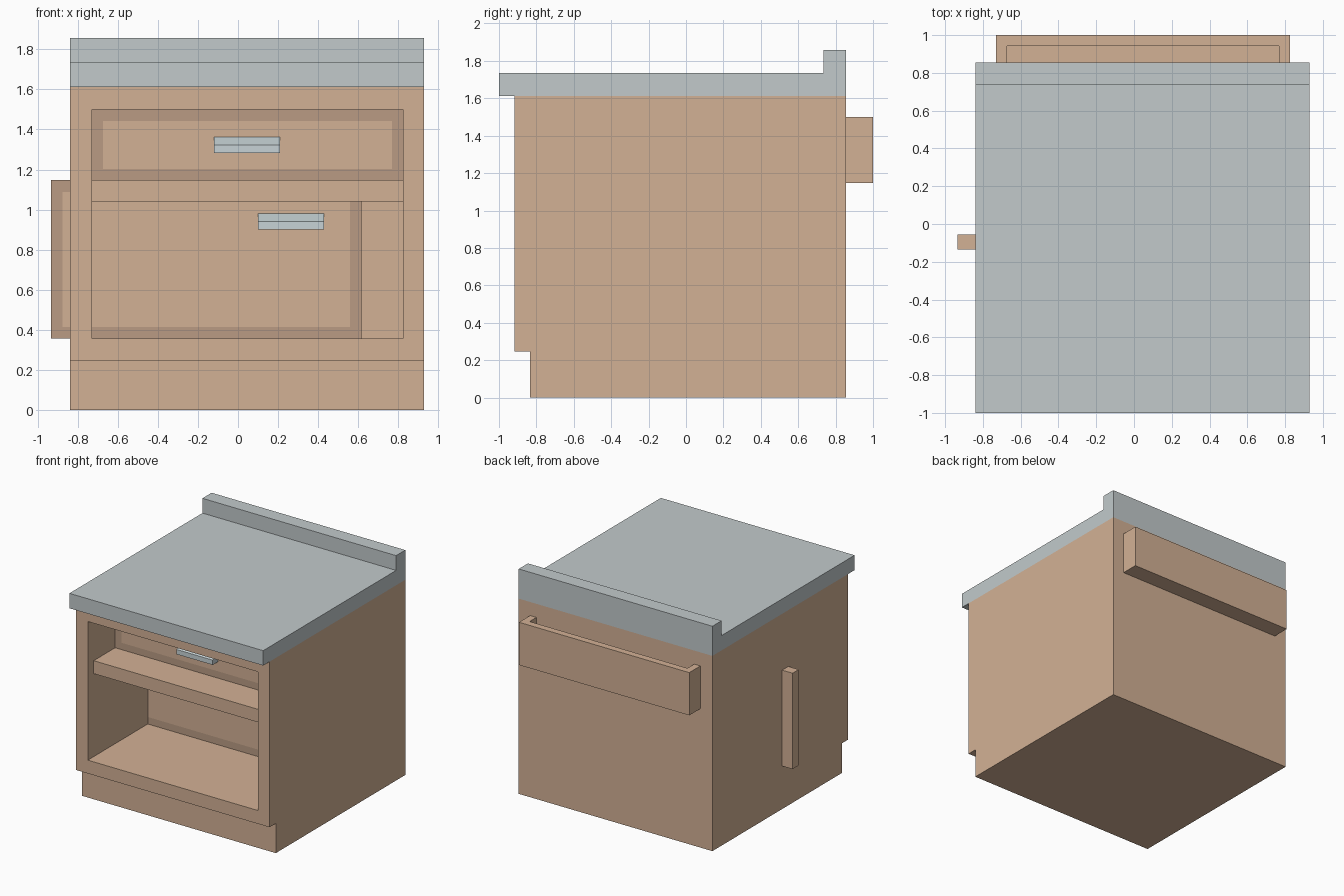
import bpy
import bmesh
from mathutils import Vector

if "Cube" in bpy.data.objects:
    bpy.data.objects.remove(bpy.data.objects["Cube"])


def material(name, rgb):
    m = bpy.data.materials.new(name)
    m.diffuse_color = (*rgb, 1)
    m.use_nodes = True
    m.node_tree.nodes["Principled BSDF"].inputs["Base Color"].default_value = m.diffuse_color
    return m


WOOD = material("wood", (0.65, 0.44, 0.30))
DARK_WOOD = material("dark_wood", (0.49, 0.33, 0.23))
STONE = material("stone", (0.54, 0.59, 0.60))
METAL = material("metal", (0.57, 0.65, 0.67))


def finish(name, bm, *mats):
    bmesh.ops.recalc_face_normals(bm, faces=bm.faces)
    me = bpy.data.meshes.new(name)
    bm.to_mesh(me)
    bm.free()
    for m in mats:
        me.materials.append(m)
    ob = bpy.data.objects.new(name, me)
    bpy.context.collection.objects.link(ob)
    return ob


def box_mesh(lo, hi):
    bm = bmesh.new()
    bmesh.ops.create_cube(bm, size=1)
    lo, hi = Vector(lo), Vector(hi)
    for v in bm.verts:
        v.co = (lo + hi) / 2 + v.co * (hi - lo)
    bm.normal_update()
    return bm


def facing(bm, direction):
    return max(bm.faces, key=lambda f: f.normal.dot(Vector(direction)))


def extrude_x(name, profile, x0, x1, mat):
    """Extrude a (y, z) side profile along x."""
    bm = bmesh.new()
    face = bm.faces.new([bm.verts.new((x0, y, z)) for y, z in profile])
    geom = bmesh.ops.extrude_face_region(bm, geom=[face])["geom"]
    for v in geom:
        if isinstance(v, bmesh.types.BMVert):
            v.co.x = x1
    return finish(name, bm, mat)


def framed_front(bm, border):
    """Inset the front face: dark border around a flush light panel."""
    front = facing(bm, (0, -1, 0))
    rim = bmesh.ops.inset_region(bm, faces=[front], thickness=border)["faces"]
    for f in rim:
        f.material_index = 1


def handle(name, x0, z0, y_back):
    y = y_back - 0.07
    extrude_x(name, [(y_back, z0), (y, z0), (y, z0 + 0.04), (y_back, z0 + 0.08)],
              x0, x0 + 0.33, METAL)


LEFT, RIGHT = -0.84, 0.93
IN_L, IN_R = -0.73, 0.825

# carcass with toe kick, hollowed from the front
carcass = extrude_x("carcass", [(-0.835, 0), (0.855, 0), (0.855, 1.612), (-0.917, 1.612),
                                (-0.917, 0.245), (-0.835, 0.245)], LEFT, RIGHT, WOOD)
cutter = finish("cavity_cutter", box_mesh((IN_L, -1.2, 0.355), (IN_R, 0.745, 1.5)), WOOD)
cutter.hide_render = True
mod = carcass.modifiers.new("cavity", 'BOOLEAN')
mod.object, mod.operation, mod.solver = cutter, 'DIFFERENCE', 'EXACT'
bpy.context.view_layer.objects.active = carcass
bpy.ops.object.modifier_apply(modifier=mod.name)
bpy.data.objects.remove(cutter)

# shelf between drawer and door, set back from the front
finish("shelf", box_mesh((IN_L, -0.84, 1.04), (IN_R, 0.745, 1.147)), WOOD)

# countertop with raised back edge
extrude_x("countertop", [(-1, 1.612), (0.855, 1.612), (0.855, 1.857), (0.735, 1.857),
                         (0.735, 1.735), (-1, 1.735)], LEFT, RIGHT, STONE)

# open-topped drawer, pushed through the back
bm = box_mesh((IN_L, -0.56, 1.147), (IN_R, 1.0, 1.5))
framed_front(bm, 0.08)
top = facing(bm, (0, 0, 1))
bmesh.ops.inset_region(bm, faces=[top], thickness=0.08)
floor = bmesh.ops.extrude_face_region(bm, geom=[top])["geom"]
bmesh.ops.translate(bm, vec=(0, 0, -0.27),
                    verts=[g for g in floor if isinstance(g, bmesh.types.BMVert)])
if top.is_valid:
    bm.faces.remove(top)
finish("drawer", bm, WOOD, DARK_WOOD)
handle("drawer_handle", -0.12, 1.283, -0.56)

# door, slid inward and to the left
bm = box_mesh((-0.935, -0.135, 0.355), (0.617, -0.055, 1.147))
framed_front(bm, 0.082)
finish("door", bm, WOOD, DARK_WOOD)
handle("door_handle", 0.10, 0.90, -0.135)
